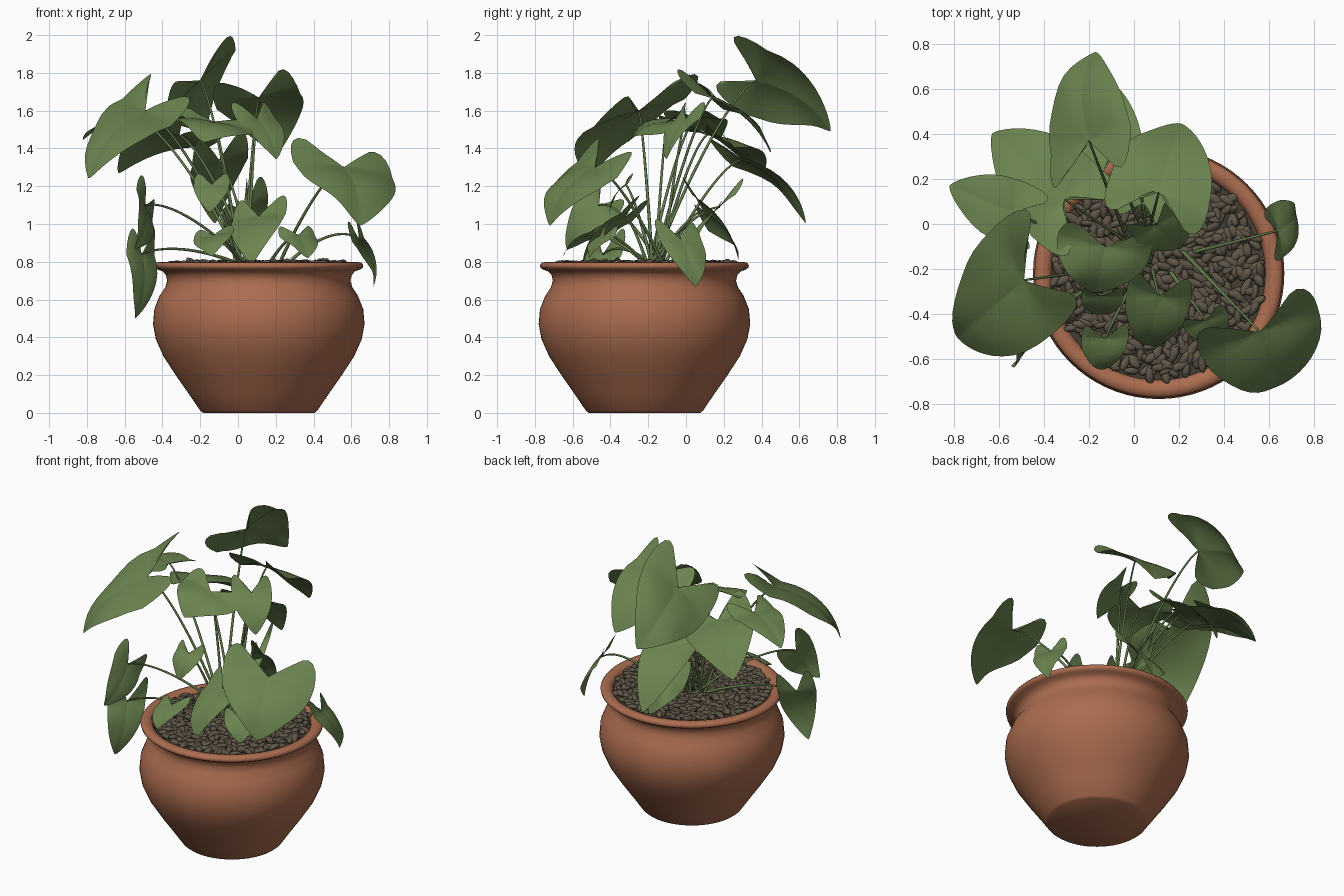
import bpy, bmesh, math, random
from math import sin, cos, pi
from mathutils import Vector

random.seed(4)
if "Cube" in bpy.data.objects:
    bpy.data.objects.remove(bpy.data.objects["Cube"])

CENTRE = Vector((0.11, -0.22, 0))
ROOT = (0.04, -0.17, 0.77)


def material(name, rgb):
    mat = bpy.data.materials.new(name)
    mat.use_nodes = True
    mat.diffuse_color = (*rgb, 1)
    mat.node_tree.nodes["Principled BSDF"].inputs["Base Color"].default_value = (*rgb, 1)
    return mat


TERRACOTTA = material("terracotta", (0.41, 0.152, 0.079))
LEAF = material("leaf green", (0.145, 0.228, 0.078))
STEM = material("stem green", (0.125, 0.195, 0.07))
PEBBLE = material("brown pebble", (0.115, 0.093, 0.064))
SOIL = material("dark soil", (0.06, 0.048, 0.034))


def add_object(name, data, mat):
    obj = bpy.data.objects.new(name, data)
    bpy.context.collection.objects.link(obj)
    data.materials.append(mat)
    return obj


def smooth(obj, angle):
    bpy.ops.object.select_all(action="DESELECT")
    obj.select_set(True)
    bpy.context.view_layer.objects.active = obj
    bpy.ops.object.shade_smooth_by_angle(angle=math.radians(angle))


def lathe(name, profile, mat, steps=72):
    bm = bmesh.new()
    verts = [bm.verts.new(CENTRE + Vector((r, 0, z))) for r, z in profile]
    edges = [bm.edges.new(pair) for pair in zip(verts, verts[1:])]
    bmesh.ops.spin(bm, geom=verts + edges, cent=CENTRE, axis=(0, 0, 1),
                   angle=2 * pi, steps=steps, use_merge=True)
    bmesh.ops.remove_doubles(bm, verts=bm.verts, dist=0.0005)
    bmesh.ops.recalc_face_normals(bm, faces=bm.faces)
    mesh = bpy.data.meshes.new(name)
    bm.to_mesh(mesh)
    bm.free()
    smooth(add_object(name, mesh, mat), 50)


# Pot with a rolled rim, and the soil inside it
lathe("pot", [(0, 0), (0.295, 0), (0.31, 0.012), (0.37, 0.1), (0.44, 0.2), (0.505, 0.3),
              (0.545, 0.39), (0.56, 0.47), (0.553, 0.55), (0.525, 0.62), (0.495, 0.665),
              (0.485, 0.7), (0.492, 0.73), (0.51, 0.75), (0.535, 0.758), (0.55, 0.768),
              (0.553, 0.782), (0.543, 0.795), (0.52, 0.8), (0.495, 0.795), (0.48, 0.78),
              (0.472, 0.75), (0.468, 0.7)], TERRACOTTA)
lathe("soil", [(0, 0.772), (0.476, 0.772)], SOIL)


# Pebbles: flattened balls scattered over the soil in a spiral
def pebbles(count):
    bm = bmesh.new()
    bmesh.ops.create_icosphere(bm, subdivisions=2, radius=1)
    ball = [v.co.copy() for v in bm.verts]
    ball_faces = [[v.index for v in f.verts] for f in bm.faces]
    bm.free()
    verts, faces = [], []
    for i in range(count):
        reach = 0.462 * math.sqrt((i + 0.5) / count)
        around = i * 2.39996 + random.uniform(-0.1, 0.1)
        place = CENTRE + Vector((reach * cos(around), reach * sin(around),
                                 random.uniform(0.778, 0.792)))
        size = Vector((random.uniform(0.034, 0.046), random.uniform(0.016, 0.023), 0.016))
        turn = Vector((1, 0, 0)).rotation_difference(
            Vector((random.uniform(-1, 1), random.uniform(-1, 1), random.uniform(-0.2, 0.2))))
        start = len(verts)
        verts += [place + turn @ (v * size) for v in ball]
        faces += [[start + k for k in f] for f in ball_faces]
    mesh = bpy.data.meshes.new("pebbles")
    mesh.from_pydata(verts, [], faces)
    smooth(add_object("pebbles", mesh, PEBBLE), 60)


pebbles(540)


# Heart outline: u runs to the tip at 1, v runs to either side
def heart(angle):
    a = abs(angle)
    u = 0.25 + 0.75 * cos(a) + 0.5 * ((1 - cos(a)) / 2) ** 16
    if a > pi / 2:
        u -= 0.15 * sin(2 * a - pi)
    v = sin(a) * (1 - 0.35 * cos(a)) * sin(min(a, pi / 2)) ** 0.5
    return u, math.copysign(v, angle)


def leaf(name, base, tip, side, root=ROOT, lift=0.12, rings=6, segments=40):
    base, tip, side = Vector(base), Vector(tip), Vector(side)
    axis = tip - base
    normal = axis.cross(side).normalized()
    if normal.z < 0:
        normal.negate()
    phase = random.uniform(0, 2 * pi)
    verts, faces = [base], []
    for ring in range(1, rings + 1):
        s = ring / rings
        for k in range(segments):
            u, v = (s * c for c in heart(-pi + 2 * pi * (k + 0.5) / segments))
            arch = 0.5 * axis.length * max(u, 0) * (1 - u)
            bend = arch - 0.2 * side.length * v * v + 0.12 * side.length * abs(v)
            wave = 0.05 * side.length * s * s * sin(5 * u + 3 * v + phase)
            verts.append(base + axis * u + side * v + normal * (bend + wave))
    for k in range(segments - 1):
        faces.append((0, k + 1, k + 2))
        for ring in range(rings - 1):
            a = 1 + ring * segments + k
            faces.append((a, a + segments, a + segments + 1, a + 1))
    mesh = bpy.data.meshes.new(name)
    mesh.from_pydata(verts, [], faces)
    smooth(add_object(name, mesh, LEAF), 80)

    # Arching stem from the soil to the notch of the leaf
    root = Vector(root) + Vector((random.uniform(-0.05, 0.05), random.uniform(-0.05, 0.05), 0))
    low, high = root.lerp(base, 0.3), root.lerp(base, 0.75)
    reach = (base - root).length
    low.z += lift * reach
    high.z += 1.3 * lift * reach
    curve = bpy.data.curves.new(name + "_stem", "CURVE")
    curve.dimensions = "3D"
    curve.bevel_depth = 0.008
    curve.bevel_resolution = 2
    spline = curve.splines.new("NURBS")
    spline.points.add(3)
    for point, co, radius in zip(spline.points, (root, low, high, base), (1.2, 1, 0.8, 0.6)):
        point.co = (*co, 1)
        point.radius = radius
    spline.order_u = 4
    spline.use_endpoint_u = True
    spline.resolution_u = 10
    add_object(name + "_stem", curve, STEM)


# Large upper leaves
leaf("tall_back_leaf", (-0.2, 0.37, 1.76), (-0.18, 0.77, 1.5), (0.17, 0.06, 0.16))
leaf("back_leaf", (0.11, 0.14, 1.67), (0.21, 0.44, 1.37), (0.21, -0.07, 0.04))
leaf("back_right_leaf", (-0.31, 0.11, 1.47), (-0.63, 0.4, 1.26), (0.14, 0.15, -0.04))
leaf("far_right_leaf", (-0.54, 0.05, 1.56), (-0.82, 0.17, 1.44), (0.05, 0.13, 0))
leaf("big_right_leaf", (-0.49, -0.25, 1.6), (-0.79, -0.5, 1.24), (0.12, -0.23, -0.07))
leaf("middle_leaf", (-0.13, -0.1, 1.54), (-0.18, -0.31, 1.44), (0.2, -0.03, -0.04))
leaf("inner_leaf", (0.1, 0, 1.56), (0.2, -0.1, 1.34), (0.1, 0.06, 0))
leaf("low_back_leaf", (-0.1, 0.29, 1.34), (-0.12, 0.63, 1.0), (0.14, 0.03, 0.02))
leaf("front_left_leaf", (0.56, -0.48, 1.3), (0.65, -0.73, 1.0), (0.25, 0.1, -0.04),
     root=(0.26, -0.16, 0.77))

# Small lower leaves
leaf("front_leaf", (0.11, -0.32, 1.04), (0.07, -0.55, 0.79), (0.135, -0.03, 0.02))
leaf("side_left_leaf", (0.64, -0.03, 0.92), (0.72, 0.05, 0.67), (0.03, -0.11, 0.01),
     root=(0.25, -0.14, 0.77), lift=0.2)
leaf("hanging_right_leaf", (-0.51, -0.44, 0.84), (-0.55, -0.51, 0.5), (0.07, 0.09, 0),
     lift=0.1)
leaf("low_right_leaf", (-0.49, -0.46, 1.1), (-0.55, -0.63, 0.87), (0.04, 0.07, -0.08))
leaf("low_front_leaf", (-0.13, -0.51, 0.94), (-0.14, -0.65, 0.83), (0.1, 0, 0.02))
leaf("small_front_leaf", (-0.14, -0.32, 1.21), (-0.15, -0.4, 1.06), (0.09, 0, 0))
leaf("small_left_leaf", (0.32, -0.43, 0.94), (0.37, -0.51, 0.82), (0.09, 0.04, 0),
     root=(0.2, -0.2, 0.77))
leaf("small_back_leaf", (0.04, 0.09, 1.07), (0.08, 0.28, 0.81), (0.11, -0.04, 0.09))
leaf("inner_back_leaf", (0.03, 0.18, 1.09), (0.05, 0.03, 0.86), (0.03, 0.07, 0.07))
